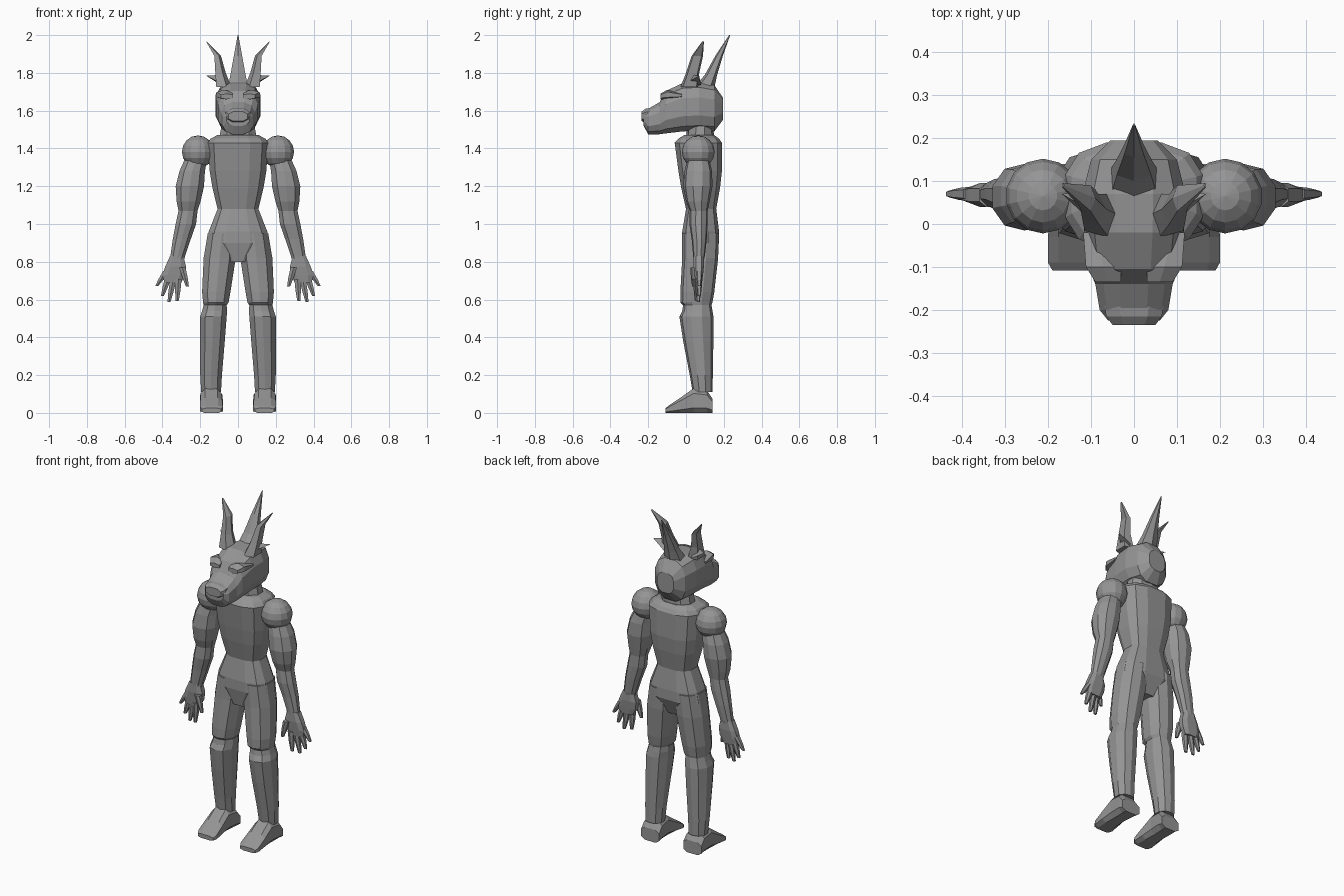
import bpy, bmesh, math
from mathutils import Vector

grey = bpy.data.materials.new("plain_grey")
grey.diffuse_color = (0.3, 0.3, 0.3, 1)


def finish(name, bm, mirror=False):
    bmesh.ops.recalc_face_normals(bm, faces=bm.faces)
    me = bpy.data.meshes.new(name)
    bm.to_mesh(me)
    bm.free()
    me.materials.append(grey)
    ob = bpy.data.objects.new(name, me)
    bpy.context.collection.objects.link(ob)
    if mirror:
        ob.modifiers.new("mirror", 'MIRROR')
    return ob


def loft(name, sections, n=10, box=1.0, axis='z', mirror=False):
    """Skin rings given as (x0, x1, a0, a1, height); box < 1 squares the ring.
    axis 'z': a is y and height is z. axis 'y': a is z and height is y."""
    bm = bmesh.new()
    rings = []
    for x0, x1, a0, a1, h in sections:
        ring = []
        for i in range(n):
            t = 2 * math.pi * (i + 0.5) / n
            c, s = math.cos(t), math.sin(t)
            m = math.cos(math.pi / n)
            u = math.copysign(min(1, abs(c) / m) ** box, c)
            v = math.copysign(min(1, abs(s) / m) ** box, s)
            x = (x0 + x1) / 2 + u * (x1 - x0) / 2
            a = (a0 + a1) / 2 + v * (a1 - a0) / 2
            ring.append(bm.verts.new((x, a, h) if axis == 'z' else (x, h, a)))
        rings.append(ring)
    for r, q in zip(rings, rings[1:]):
        for i in range(n):
            j = (i + 1) % n
            bm.faces.new((r[i], r[j], q[j], q[i]))
    bm.faces.new(rings[0])
    bm.faces.new(rings[-1])
    return finish(name, bm, mirror)


# Torso and pelvis
loft("torso", [
    (-.06, .06, .00, .13, .80), (-.165, .165, -.02, .175, .90),
    (-.155, .155, -.02, .175, .96), (-.108, .108, .00, .16, 1.08),
    (-.135, .135, -.025, .18, 1.19), (-.15, .15, -.04, .19, 1.28),
    (-.16, .16, -.06, .19, 1.43), (-.145, .145, -.04, .175, 1.452),
    (-.11, .11, -.01, .15, 1.47)], n=12, box=.7)
loft("neck", [(-.10, .10, .0, .15, 1.45), (-.08, .08, .01, .14, 1.56)])

# Legs, with a pinched band at the knee
loft("leg", [
    (.01, .16, -.02, .175, .95), (.012, .182, -.02, .17, .82),
    (.04, .19, -.03, .15, .64), (.05, .185, -.03, .14, .585),
    (.06, .182, -.015, .135, .57), (.058, .19, -.02, .14, .54),
    (.06, .20, -.035, .145, .51), (.07, .20, -.015, .145, .38),
    (.085, .20, .02, .142, .20), (.09, .195, .035, .14, .11)],
    n=10, mirror=True)
loft("foot", [
    (.08, .20, 0, .075, .14), (.082, .20, 0, .12, .11),
    (.088, .197, 0, .13, .04), (.083, .20, 0, .08, -.03),
    (.08, .20, 0, .04, -.09), (.09, .19, 0, .025, -.108)],
    n=8, box=.6, axis='y', mirror=True)

# Shoulder ball
bm = bmesh.new()
bmesh.ops.create_uvsphere(bm, u_segments=14, v_segments=8, radius=.087)
bmesh.ops.translate(bm, verts=bm.verts, vec=(.212, .065, 1.382))
finish("shoulder", bm, True)

# Arm
loft("arm", [
    (.165, .285, .005, .125, 1.335), (.175, .31, -.008, .138, 1.28),
    (.18, .33, -.015, .14, 1.20), (.198, .325, .00, .125, 1.12),
    (.214, .315, .02, .115, 1.07), (.222, .33, .018, .115, 1.00),
    (.25, .345, .03, .11, .92), (.28, .358, .038, .10, .83),
    (.285, .365, .04, .095, .81)], n=10, mirror=True)

# Hand: palm and five tapered fingers
loft("palm", [
    (.29, .36, .04, .095, .83), (.275, .385, .04, .095, .775),
    (.28, .40, .045, .09, .73), (.30, .39, .05, .085, .69)],
    n=8, box=.7, mirror=True)
for name, a, b, y in [
        ("thumb", (.295, .77), (.268, .67), .04),
        ("index_finger", (.315, .71), (.322, .592), .055),
        ("middle_finger", (.342, .71), (.365, .588), .065),
        ("ring_finger", (.368, .72), (.40, .62), .07),
        ("little_finger", (.38, .75), (.43, .672), .07)]:
    secs = []
    for t, r in ((0, .017), (.55, .014), (1, .008)):
        x, z = a[0] + (b[0] - a[0]) * t, a[1] + (b[1] - a[1]) * t
        secs.append((x - r, x + r, y - r, y + r, z))
    loft(name, secs, n=6, mirror=True)

# Head: long muzzle to rounded skull
loft("head", [
    (-w, w, z0, z1, y) for y, z0, z1, w in (
        (-.225, 1.52, 1.595, .06), (-.20, 1.475, 1.61, .08),
        (-.14, 1.475, 1.645, .09), (-.105, 1.48, 1.705, .105),
        (-.02, 1.49, 1.745, .116), (.07, 1.495, 1.75, .12),
        (.15, 1.49, 1.735, .10), (.195, 1.55, 1.67, .055))],
    n=12, box=.75, axis='y')
loft("nose", [
    (-.05, .05, 1.545, 1.595, -.235), (-.065, .065, 1.535, 1.61, -.215),
    (-.07, .07, 1.54, 1.615, -.18)], n=8, box=.8, axis='y')
loft("brow", [
    (.03, .09, 1.66, 1.69, -.135), (.03, .112, 1.66, 1.71, -.10),
    (.06, .118, 1.67, 1.69, -.02)], n=6, axis='y', mirror=True)

# Centre horn, leaning back
loft("centre_horn", [
    (-.055, .055, .04, .15, 1.72), (-.04, .04, .10, .165, 1.79),
    (-.022, .022, .155, .195, 1.89), (-.002, .002, .228, .234, 2.0)], n=6)

# Side horns, kinked outward, with a small fin at the base
loft("side_horn", [
    (.035, .115, -.03, .07, 1.725), (.065, .12, .00, .07, 1.80),
    (.09, .125, .03, .09, 1.89), (.163, .168, .085, .095, 1.965)],
    n=5, mirror=True)
bm = bmesh.new()
pts = [bm.verts.new(p) for p in (
    (.07, -.02, 1.735), (.09, .08, 1.735), (.08, .02, 1.79), (.168, .07, 1.785))]
bmesh.ops.convex_hull(bm, input=pts)
finish("horn_fin", bm, True)
